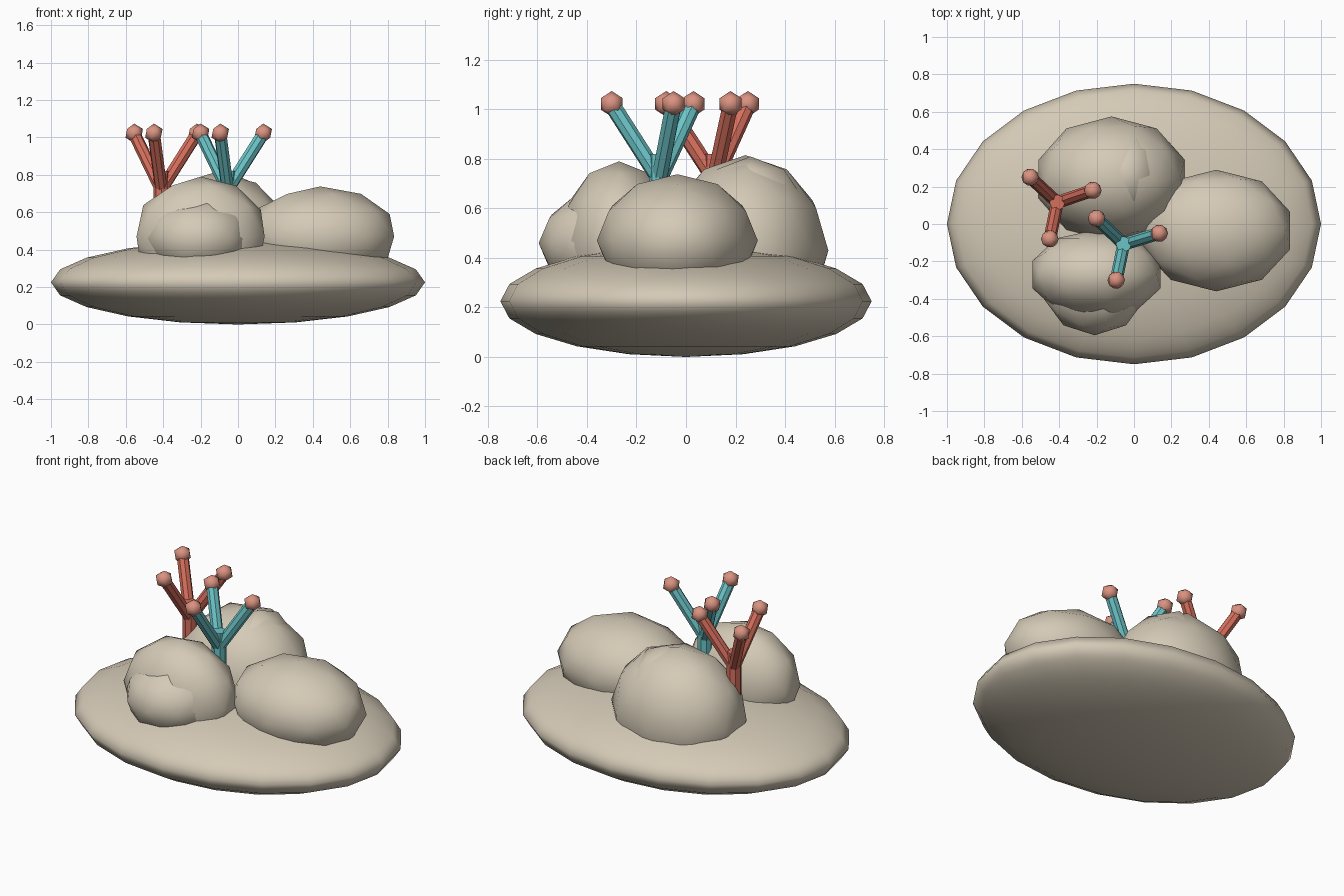
import bpy, math
from mathutils import Vector

if "Cube" in bpy.data.objects:
    bpy.data.objects.remove(bpy.data.objects["Cube"])


def material(name, rgb):
    m = bpy.data.materials.new(name)
    m.diffuse_color = (*rgb, 1)
    m.use_nodes = True
    m.node_tree.nodes["Principled BSDF"].inputs["Base Color"].default_value = m.diffuse_color
    return m


STONE = material("sand stone", (0.66, 0.59, 0.47))
RED = material("coral red", (0.68, 0.16, 0.11))
TEAL = material("teal", (0.15, 0.55, 0.57))
PINK = material("tip pink", (0.70, 0.29, 0.22))


def finish(name, mat, smooth=True):
    ob = bpy.context.object
    ob.name = name
    ob.data.materials.append(mat)
    if smooth:
        bpy.ops.object.shade_smooth()
    return ob


def lump(name, loc, radii, mat=STONE, detail=2):
    bpy.ops.mesh.primitive_ico_sphere_add(subdivisions=detail, radius=1, location=loc)
    bpy.context.object.scale = radii
    return finish(name, mat)


def rod(name, a, b, r, mat):
    a, b = Vector(a), Vector(b)
    d = b - a
    bpy.ops.mesh.primitive_cylinder_add(vertices=8, radius=r, depth=d.length,
                                        location=(a + b) / 2,
                                        rotation=d.to_track_quat('Z', 'Y').to_euler())
    finish(name, mat, False)
    bpy.ops.object.shade_smooth_by_angle(angle=math.radians(30))


# flattened base mound
bpy.ops.mesh.primitive_uv_sphere_add(segments=20, ring_count=10, radius=1,
                                     location=(0, 0, 0.225))
bpy.context.object.scale = (1, 0.75, 0.225)
finish("base_mound", STONE)

# boulders
lump("right_boulder", (0.44, -0.035, 0.47), (0.415, 0.325, 0.268))
lump("front_boulder", (-0.20, -0.27, 0.47), (0.36, 0.24, 0.32))
lump("back_boulder", (-0.12, 0.24, 0.43), (0.41, 0.335, 0.385))
lump("back_boulder_bulge", (-0.04, 0.26, 0.46), (0.23, 0.27, 0.35))
lump("small_front_boulder", (-0.21, -0.315, 0.46), (0.285, 0.28, 0.22))


# branching stalks with round tips
def stalk(name, x, y, tips, mat):
    rod(name + "_trunk", (x, y, 0.38), (x, y, 0.82), 0.042, mat)
    for i, (tx, ty) in enumerate(tips):
        rod(f"{name}_branch_{i}", (x, y, 0.72), (tx, ty, 1.02), 0.034, mat)
        lump(f"{name}_tip_{i}", (tx, ty, 1.022), (0.052,) * 3, PINK, 1)


stalk("red_stalk", -0.41, 0.115, [(-0.555, 0.25), (-0.22, 0.18), (-0.45, -0.08)], RED)
stalk("teal_stalk", -0.055, -0.108, [(-0.20, 0.03), (0.135, -0.05), (-0.095, -0.30)], TEAL)
